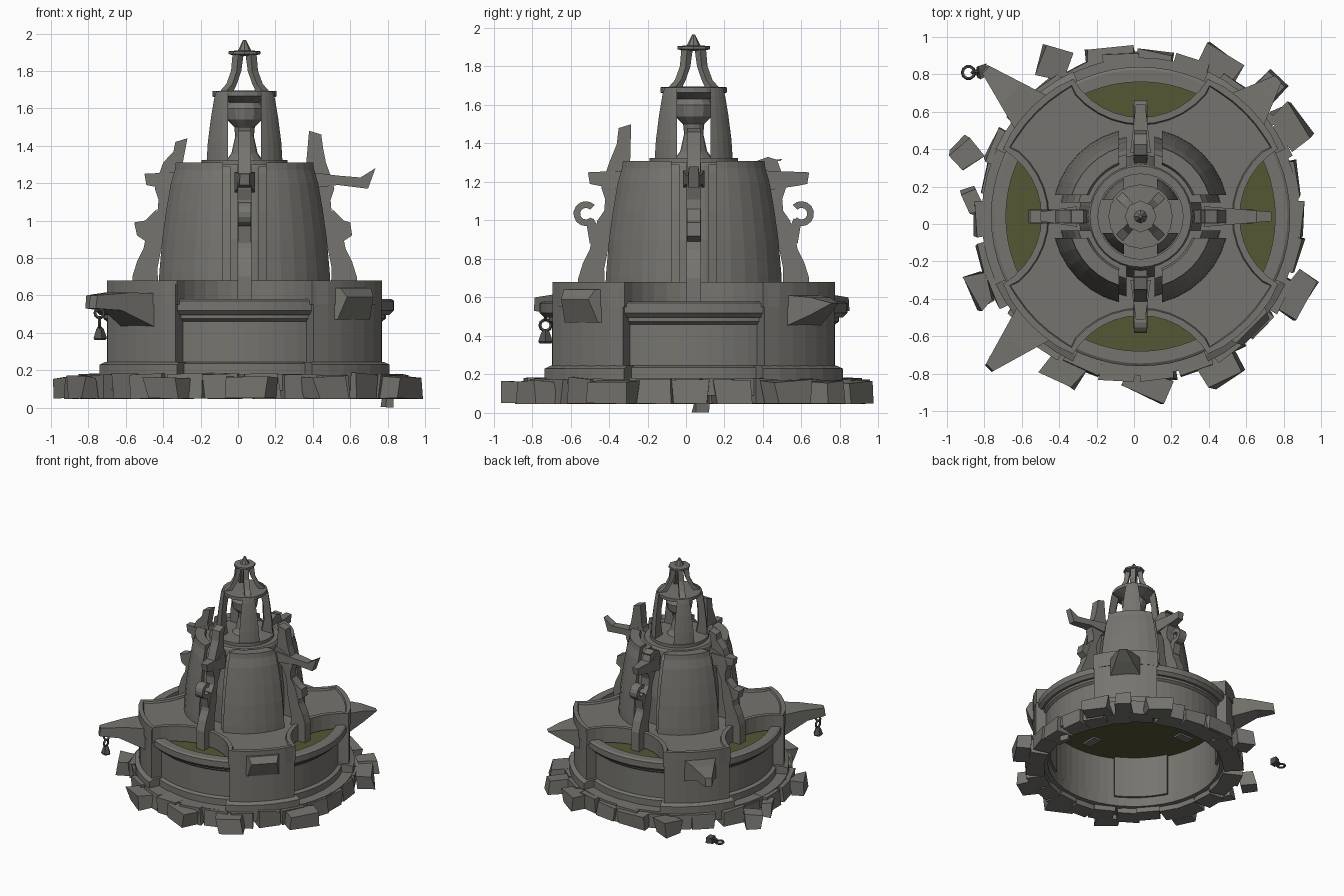
import bpy, bmesh, math, random
from mathutils import Vector, Matrix

if "Cube" in bpy.data.objects:
    bpy.data.objects.remove(bpy.data.objects["Cube"])
random.seed(4)
CX, CY = 0.035, 0.04          # axis of the fountain
rad = math.radians


def material(name, c):
    m = bpy.data.materials.new(name)
    m.diffuse_color = (*c, 1)
    m.use_nodes = True
    m.node_tree.nodes["Principled BSDF"].inputs["Base Color"].default_value = m.diffuse_color
    return m


STONE = material("grey stone", (0.18, 0.175, 0.158))
WATER = material("murky water", (0.09, 0.095, 0.035))
IRON = material("dark iron", (0.085, 0.085, 0.08))


def make(name, verts, faces, mat=STONE, offset=(CX, CY, 0)):
    bm = bmesh.new()
    vs = [bm.verts.new(Vector(v) + Vector(offset)) for v in verts]
    for f in faces:
        bm.faces.new([vs[i] for i in f])
    bmesh.ops.recalc_face_normals(bm, faces=bm.faces)
    me = bpy.data.meshes.new(name)
    bm.to_mesh(me)
    bm.free()
    me.materials.append(mat)
    ob = bpy.data.objects.new(name, me)
    bpy.context.collection.objects.link(ob)
    return ob


def ring(name, prof, n=48, mat=STONE):
    """Full turn of a closed (r, z) profile."""
    k = len(prof)
    vs = [(r * math.cos(2 * math.pi * i / n), r * math.sin(2 * math.pi * i / n), z)
          for i in range(n) for r, z in prof]
    fs = [(i * k + j, i * k + (j + 1) % k, (i + 1) % n * k + (j + 1) % k, (i + 1) % n * k + j)
          for i in range(n) for j in range(k)]
    return make(name, vs, fs, mat)


def solid(name, prof, n=24, mat=STONE):
    """Turned solid from an open (r, z) profile, flat ends."""
    k = len(prof)
    vs = [(r * math.cos(2 * math.pi * i / n), r * math.sin(2 * math.pi * i / n), z)
          for r, z in prof for i in range(n)]
    fs = [(j * n + i, j * n + (i + 1) % n, (j + 1) * n + (i + 1) % n, (j + 1) * n + i)
          for j in range(k - 1) for i in range(n)]
    fs += [tuple(range(n)), tuple(range((k - 1) * n, k * n))]
    return make(name, vs, fs, mat)


def sector(name, prof, mid, half, gap=None, n=6):
    """Part turn of a closed profile; gap leaves straight slots on the axes."""
    k, vs = len(prof), []
    for i in range(n + 1):
        for r, z in prof:
            h = rad(half) if gap is None else math.pi / 4 - math.asin(gap / r)
            a = rad(mid) + h * (2 * i / n - 1)
            vs.append((r * math.cos(a), r * math.sin(a), z))
    fs = [(i * k + j, i * k + (j + 1) % k, (i + 1) * k + (j + 1) % k, (i + 1) * k + j)
          for i in range(n) for j in range(k)]
    fs += [tuple(range(k)), tuple(range(n * k, n * k + k))]
    return make(name, vs, fs)


def fin(name, pts, ang, w, w2=None):
    """Upright (r, z) outline given thickness, turned to angle; width tapers w to w2."""
    w2 = w if w2 is None else w2
    r0, r1 = min(p[0] for p in pts), max(p[0] for p in pts)
    c, s, vs, k = math.cos(rad(ang)), math.sin(rad(ang)), [], len(pts)
    for side in (-1, 1):
        for r, z in pts:
            t = side * 0.5 * (w + (w2 - w) * (r - r0) / (r1 - r0))
            vs.append((r * c - t * s, r * s + t * c, z))
    fs = [(i, (i + 1) % k, k + (i + 1) % k, k + i) for i in range(k)]
    return make(name, vs, fs + [tuple(range(k)), tuple(range(k, 2 * k))])


def block(name, x, y, z0, z1, sx, sy, yaw, jit=0.012):
    """Rough stone block with shaken corners."""
    j = lambda: random.uniform(-jit, jit)
    c, s, vs = math.cos(rad(yaw)), math.sin(rad(yaw)), []
    for z in (z0, z1):
        for a, b in ((-1, -1), (1, -1), (1, 1), (-1, 1)):
            u, v = a * sx / 2 + j(), b * sy / 2 + j()
            vs.append((x + u * c - v * s, y + u * s + v * c, z + (j() * .6 if z == z1 else abs(j()) * .4)))
    return make(name, vs, [(0, 1, 2, 3), (4, 5, 6, 7), (0, 1, 5, 4), (1, 2, 6, 5), (2, 3, 7, 6), (3, 0, 4, 7)],
                offset=(0, 0, 0))


def box_ring(r0, r1, z0, z1):
    return [(r0, z0), (r1, z0), (r1, z1), (r0, z1)]


# Foundation and rough stone kerb
ring("foundation_ring", box_ring(0.70, 0.85, 0.09, 0.18))
for i in range(26):
    a = 360 / 26 * i + random.uniform(-2, 2)
    d = 0.80 + random.uniform(-0.012, 0.015)
    block("kerb_stone", CX + d * math.cos(rad(a)), CY + d * math.sin(rad(a)), 0.045,
          0.172 + random.uniform(-0.01, 0.01), 0.15, 0.185, a + random.uniform(-3, 3))
for x, y, sx, sy, yaw in ((-.89, .38, .14, .14, 40), (-.86, .12, .08, .14, 20), (.06, -.86, .25, .13, -25),
                          (.87, -.38, .14, .25, -32), (.84, .52, .14, .22, 30), (.45, .85, .22, .16, -30),
                          (-.43, .86, .15, .15, -15), (-.13, .88, .26, .10, 5), (-.38, -.78, .2, .12, -30),
                          (.46, -.76, .2, .15, 32), (.70, .70, .2, .14, 45), (-.82, -.35, .10, .18, 25)):
    block("fallen_stone", x, y, 0.045, 0.165, sx, sy, yaw, 0.02)
block("ground_chip", .80, .08, 0.0, 0.06, .04, .07, 20, 0.01)

# Basin wall, mouldings and water
ring("basin_wall", [(.70, .17), (.765, .17), (.765, .235), (.735, .245), (.735, .46),
                    (.755, .475), (.755, .50), (.70, .50)], 64)
solid("water", [(.722, .535), (.722, .541)], 64, WATER)
for q in range(4):
    sector("basin_rim", [(.70, .495), (.775, .495), (.80, .52), (.80, .57), (.785, .58), (.72, .58), (.72, .53),
                         (.70, .53)], 90 * q, 28, n=10)
    # Corner piers
    sector("corner_pier", box_ring(.68, .82, .17, .66), 90 * q + 45, 18.3)
    sector("pier_foot", [(.70, .17), (.855, .17), (.855, .23), (.82, .245), (.70, .245)], 90 * q + 45, 20)

# Star-shaped terrace with four concave bays
star = []
for q in range(4):
    m = Matrix.Rotation(rad(90 * q), 2)
    for i in range(13):
        t = rad(59.3) * (1 - i / 6)
        star.append(m @ Vector((.4186 * math.sin(t), .9486 - .4186 * math.cos(t))))
    for i in range(1, 6):
        a = rad(116.5 + 37 * i / 6)
        star.append(m @ Vector((.825 * math.cos(a), .825 * math.sin(a))))
k = len(star)
slab = make("terrace", [(*p, .55) for p in star] + [(*p, .68) for p in star],
            [tuple(range(k)), tuple(range(k, 2 * k))] + [(i, (i + 1) % k, k + (i + 1) % k, k + i) for i in range(k)])
bm = bmesh.new()
bm.from_mesh(slab.data)
top = [max(bm.faces, key=lambda f: f.calc_center_median().z)]
bmesh.ops.inset_region(bm, faces=top, thickness=0.035, depth=0)
bmesh.ops.inset_region(bm, faces=top, thickness=0.006, depth=-0.015)
bm.to_mesh(slab.data)
bm.free()

# Lower tower: core, outer and inner quarter shells
solid("tower_core", [(.33, .54), (.33, .9), (.28, 1.285), (.27, 1.30), (.23, 1.30), (.23, 1.325), (.12, 1.325)], 32)
for q in range(4):
    a = 45 + 90 * q
    sector("tower_shell", [(.36, .6), (.475, .6), (.47, .72), (.455, .9), (.435, 1.05), (.41, 1.2), (.39, 1.27),
                           (.385, 1.31), (.31, 1.31), (.29, 1.27)], a, 0, .115)
    sector("slot_rail", [(.30, .6), (.435, .6), (.43, .8), (.405, 1.05), (.365, 1.25), (.34, 1.29), (.26, 1.29)],
           a, 0, .075)
    # Upper tower legs
    sector("lantern_leg", [(.13, 1.30), (.222, 1.30), (.215, 1.42), (.20, 1.55), (.185, 1.65), (.175, 1.69),
                           (.10, 1.69), (.125, 1.64), (.145, 1.55), (.15, 1.42)], a, 0, .088, 4)
    # Finial legs
    fin("finial_leg", [(.175, 1.68), (.115, 1.73), (.08, 1.80), (.068, 1.9), (.025, 1.9), (.045, 1.80),
                       (.08, 1.73), (.115, 1.68)], a, .04, .05)

# Urn inside the upper tower, cap and spire
solid("urn", [(.10, 1.32), (.07, 1.36), (.05, 1.45), (.055, 1.5), (.095, 1.54), (.105, 1.60), (.085, 1.63),
              (.06, 1.65)], 12)
solid("lantern_cap", [(.09, 1.63), (.15, 1.655), (.172, 1.665), (.172, 1.692), (.06, 1.695)], 16)
solid("finial_cap", [(.05, 1.88), (.085, 1.89), (.085, 1.905), (.035, 1.91), (.008, 1.965)], 8)

# Scrolled buttresses: angle, arm reach, spike tip, has a curl
for ang, reach, tr, tz, curl in ((0, .70, .39, 1.48, False), (180, .535, .35, 1.44, False),
                                 (270, .55, .37, 1.50, True), (90, .60, .43, 1.33, True)):
    fin("buttress", [(.46, .52), (.60, .52), (.60, .70), (.575, .78), (.54, .85), (.53, .90), (.50, 1.0),
                     (.465, 1.05), (.46, 1.11), (.48, 1.17), (.46, 1.24), (.40, 1.27), (.32, 1.30), (.30, 1.2),
                     (.38, 1.14), (.42, 1.05), (.435, .9), (.465, .75)], ang, .075)
    if ang == 0:
        arm = [(.34, 1.17), (.5, 1.19), (.66, 1.17), (.70, 1.28), (.62, 1.23), (.5, 1.24), (.34, 1.26)]
    else:
        arm = [(.34, 1.15), (reach - .06, 1.18), (reach - .01, 1.19), (reach, 1.25), (.34, 1.26)]
    fin("spout_arm", arm, ang, .11, .05)
    fin("buttress_spike", [(.28, 1.2), (.46, 1.24), (.435, 1.31), (tr + .03, 1.31 + (tz - 1.31) * .45),
                           (tr + .02, tz - .02), (tr - .045, tz), (.33, 1.31)], ang, .07)
    if curl:
        arc = [rad(-140 + 25 * i) for i in range(12)]
        pts = [(.56 + .065 * math.cos(t), 1.035 + .065 * math.sin(t)) for t in arc]
        pts += [(.56 + .03 * math.cos(t), 1.035 + .03 * math.sin(t)) for t in reversed(arc)]
        fin("curl", pts, ang, .07)
        fin("curl_neck", [(.47, .90), (.54, .88), (.56, 1.0), (.52, 1.01)], ang, .07)
    else:
        fin("scroll_stub", [(.47, .90), (.53, .89), (.575, .92), (.59 if ang else .565, .99), (.53, 1.0), (.47, 1.06)],
            ang, .07)

# Corner spouts: two whole, one pointed, one broken
for ang in (225, 136.5):
    fin("corner_spout", [(.72, .61), (.95, .615), (1.14, .60), (1.15, .53), (1.0, .52), (.80, .43), (.72, .43)],
        ang, .30, .05)
fin("corner_horn", [(.72, .62), (.93, .60), (1.04, .57), (.93, .51), (.80, .45), (.72, .45)], 45, .32, .05)
fin("broken_spout", [(.72, .64), (.84, .64), (.875, .59), (.825, .47), (.72, .47)], 315, .34, .2)


# Iron chains: one hanging, one dropped on the ground
def link(x, y, z, rot, R=.03):
    bpy.ops.mesh.primitive_torus_add(major_segments=10, minor_segments=5, major_radius=R, minor_radius=.009,
                                     location=(x, y, z), rotation=rot)
    bpy.context.object.name = "chain_link"
    bpy.context.object.data.materials.append(IRON)


link(-.74, -.73, .505, (rad(90), 0, 0), .024)
link(-.74, -.73, .455, (rad(90), 0, rad(90)), .028)
w = solid("chain_weight", [(.03, .36), (.04, .37), (.022, .42), (.008, .435)], 5, IRON)
w.location = (-.74 - CX, -.73 - CY, 0)
link(-.885, .81, .07, (0, 0, 0), .032)
link(-.845, .81, .075, (rad(70), 0, 0), .02)
block("dropped_weight", -.81, .815, .05, .10, .05, .06, 10, .01).data.materials[0] = IRON
